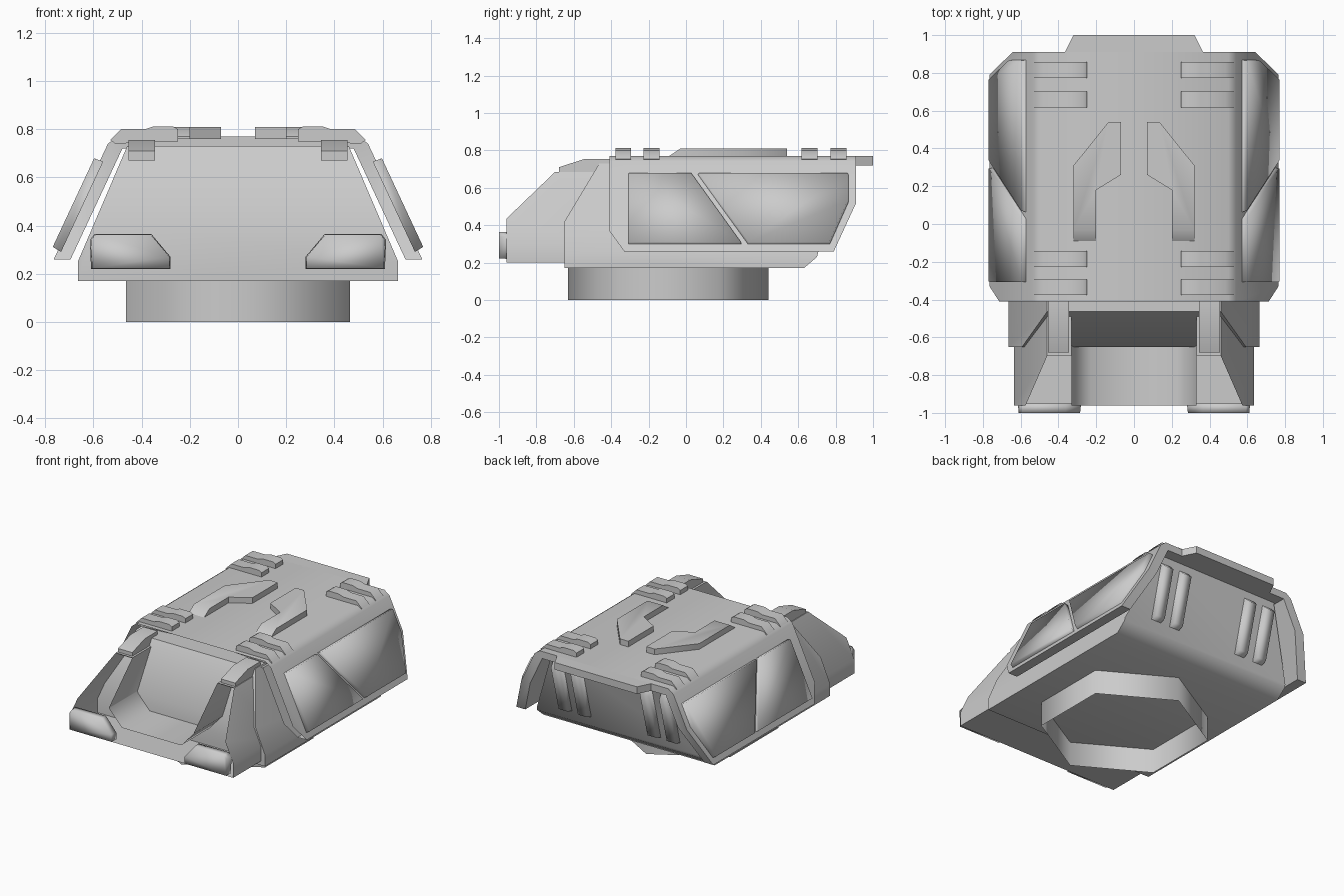
import bpy, bmesh, math
from mathutils import Vector

old = bpy.data.objects.get("Cube")
if old:
    bpy.data.objects.remove(old, do_unlink=True)

grey = bpy.data.materials.new("armour grey")
grey.use_nodes = True
grey.diffuse_color = (0.6, 0.6, 0.6, 1)
grey.node_tree.nodes["Principled BSDF"].inputs["Base Color"].default_value = (0.6, 0.6, 0.6, 1)


# Frames that place a flat outline (u, v) at depth w
def along_y(u, v, w):
    return Vector((u, w, v))


def along_x(u, v, w):
    return Vector((w, u, v))


def along_z(u, v, w):
    return Vector((u, v, w))


def on_side(y, z, w):
    n = Vector((0.906, 0, 0.423))
    return Vector((0.76 - (z - 0.26) * 0.467, y, z)) + n * w


def on_rear(x, z, w):
    n = Vector((0, 0.966, -0.257))
    return Vector((x, 0.70 + (z - 0.23) * 0.265, z)) + n * w


def prism(name, outline, start, end, frame, cuts=(), mirror=False, angle=50, taper=0):
    """Extrude an outline, trim it with planes given in (y, z), optionally mirror it."""
    bm = bmesh.new()
    low = [bm.verts.new(frame(u, v, start)) for u, v in outline]
    cu = sum(p[0] for p in outline) / len(outline)
    cv = sum(p[1] for p in outline) / len(outline)
    high = [bm.verts.new(frame(u + (cu - u) * taper, v + (cv - v) * taper, end))
            for u, v in outline]
    bm.faces.new(low)
    bm.faces.new(high)
    for i in range(len(outline)):
        j = (i + 1) % len(outline)
        bm.faces.new((low[i], low[j], high[j], high[i]))
    for (y, z), (ny, nz) in cuts:
        res = bmesh.ops.bisect_plane(bm, geom=bm.verts[:] + bm.edges[:] + bm.faces[:],
                                     plane_co=(0, y, z), plane_no=(0, ny, nz), clear_outer=True)
        edges = [e for e in res["geom_cut"] if isinstance(e, bmesh.types.BMEdge)]
        bmesh.ops.edgeloop_fill(bm, edges=edges)
    bmesh.ops.recalc_face_normals(bm, faces=bm.faces[:])
    return finish(name, bm, mirror, angle)


def finish(name, bm, mirror=False, angle=50):
    mesh = bpy.data.meshes.new(name)
    bm.to_mesh(mesh)
    bm.free()
    mesh.materials.append(grey)
    obj = bpy.data.objects.new(name, mesh)
    bpy.context.collection.objects.link(obj)
    if mirror:
        obj.modifiers.new("mirror", "MIRROR")
    bpy.ops.object.select_all(action="DESELECT")
    obj.select_set(True)
    bpy.context.view_layer.objects.active = obj
    bpy.ops.object.shade_smooth_by_angle(angle=math.radians(angle))
    return obj


def both_sides(half):
    return half + [(-u, v) for u, v in reversed(half)]


# Open six-sided turret ring
bm = bmesh.new()
bmesh.ops.create_cone(bm, cap_ends=False, segments=6, radius1=0.537, radius2=0.537, depth=0.18)
for v in bm.verts:
    v.co += Vector((0, -0.095, 0.09))
if max(v.co.x for v in bm.verts) > 0.5:
    for v in bm.verts:
        v.co.x, v.co.y = v.co.y + 0.095, v.co.x - 0.095
bmesh.ops.recalc_face_normals(bm, faces=bm.faces[:])
finish("turret_ring", bm, angle=65)

# Hull with sloped front and rear
prism("hull", both_sides([(0.665, 0.17), (0.665, 0.25), (0.46, 0.73)]), -0.65, 0.9, along_y,
      [((-0.65, 0.42), (-0.30, 0.18)), ((0.70, 0.23), (0.49, -0.13)), ((0.63, 0.17), (0.06, -0.07))])

# Bent armour shell over the roof and flanks
prism("armour_shell",
      both_sides([(0.765, 0.26), (0.54, 0.74), (0.5, 0.77)])[:3]
      + [(-0.5, 0.77), (-0.54, 0.74), (-0.765, 0.26), (-0.695, 0.26), (-0.48, 0.72),
         (0.48, 0.72), (0.695, 0.26)],
      -0.41, 0.91, along_y,
      [((-0.41, 0.37), (-0.11, -0.08)), ((0.91, 0.52), (0.26, -0.12))])
prism("rear_roof_lip", both_sides([(0.37, 0.90), (0.32, 1.0)]), 0.72, 0.77, along_z)

# Nose with a channel between two pillars
prism("nose", both_sides([(0.635, 0.2), (0.635, 0.3), (0.46, 0.685), (0.33, 0.685),
                          (0.33, 0.43), (0.23, 0.32)]),
      -0.96, -0.46, along_y, [((-0.96, 0.435), (-0.25, 0.26))])

# Front lamp blocks and shoulder brackets
prism("front_lamp", [(0.28, 0.22), (0.28, 0.27), (0.36, 0.365), (0.595, 0.365), (0.615, 0.34), (0.61, 0.22)],
      -0.95, -1.0, along_y, mirror=True, angle=95, taper=0.03)
prism("shoulder_bracket", [(-0.68, 0.67), (-0.68, 0.71), (-0.54, 0.755), (-0.4, 0.755), (-0.4, 0.67)],
      0.345, 0.455, along_x, mirror=True)

# Slanted flank plates
prism("front_side_plate", [(-0.31, 0.67), (0.03, 0.67), (0.30, 0.295), (-0.31, 0.295)],
      -0.01, 0.03, on_side, mirror=True, angle=95, taper=0.02)
prism("rear_side_plate", [(0.06, 0.67), (0.87, 0.67), (0.87, 0.52), (0.77, 0.295), (0.33, 0.295)],
      -0.01, 0.03, on_side, mirror=True, angle=95, taper=0.02)

# Cranked roof fins
prism("roof_fin", [(0.07, 0.54), (0.135, 0.54), (0.32, 0.31), (0.32, -0.09), (0.2, -0.09),
                   (0.2, 0.18), (0.07, 0.26)],
      0.76, 0.81, along_z, [((-0.09, 0.77), (-0.04, 0.06))], mirror=True)

# Stepped roof bars in pairs
for y in (0.815, 0.66, -0.185, -0.335):
    prism("roof_bar", [(0.25, 0.75), (0.25, 0.8), (0.27, 0.812), (0.35, 0.812), (0.385, 0.8),
                       (0.485, 0.8), (0.53, 0.755), (0.51, 0.74)],
          y - 0.042, y + 0.042, along_y, mirror=True)

# Upright bars on the rear wall
for x in (0.27, 0.42):
    prism("rear_bar", [(x - 0.04, 0.3), (x + 0.04, 0.3), (x + 0.04, 0.68), (x - 0.04, 0.68)],
          -0.01, 0.04, on_rear, mirror=True, angle=95, taper=0.15)
